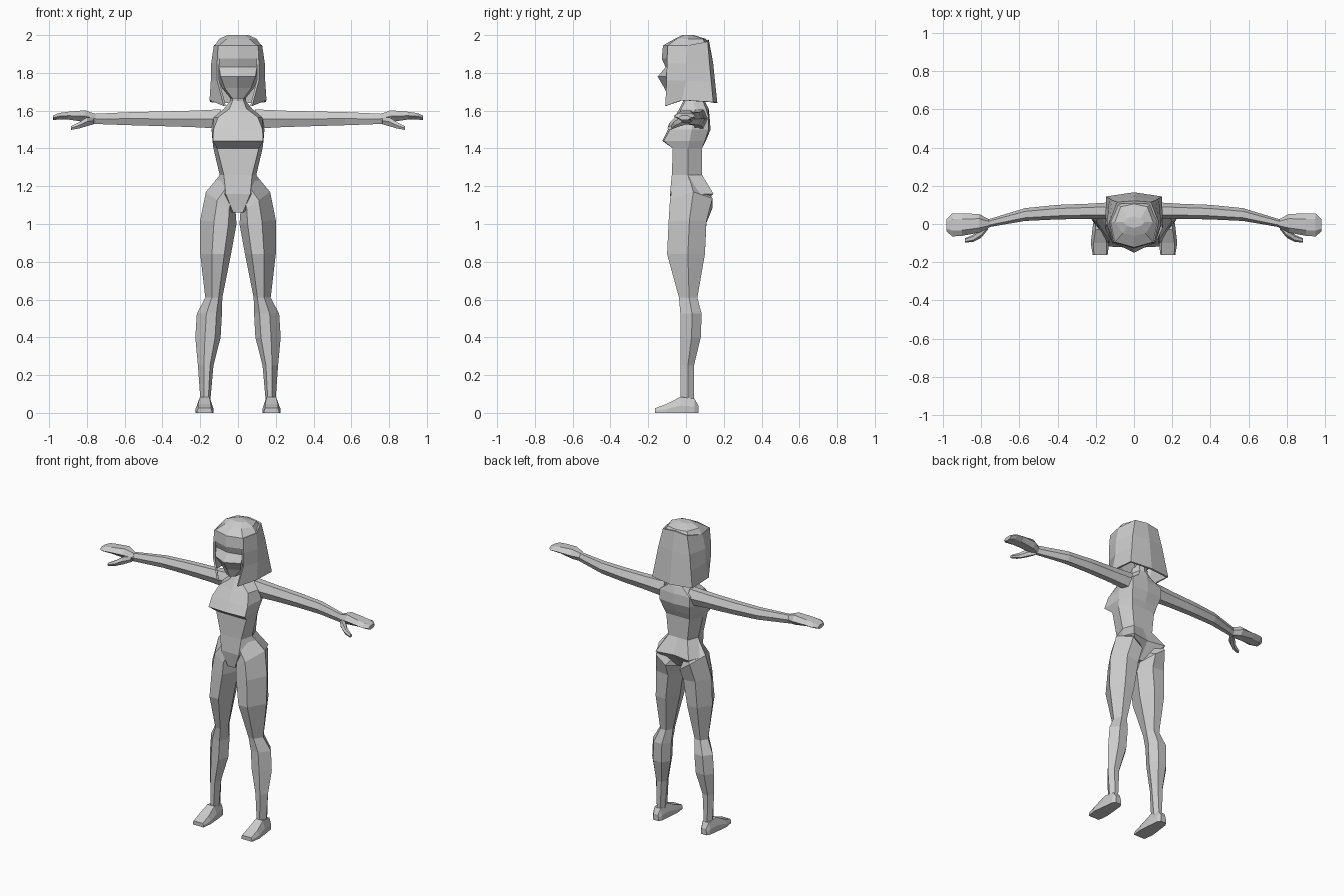
import bpy, bmesh


def loft(name, rings, closed=True, caps=(True, True), solid=0):
    """Skin a list of point rings and mirror the result across x = 0."""
    bm = bmesh.new()
    vs = [[bm.verts.new(p) for p in r] for r in rings]
    n = len(vs[0])
    for a, b in zip(vs, vs[1:]):
        for i in range(n if closed else n - 1):
            j = (i + 1) % n
            bm.faces.new((a[i], a[j], b[j], b[i]))
    for use, ring in zip(caps, (vs[0], vs[-1])):
        if use:
            bm.faces.new(ring)
    bmesh.ops.recalc_face_normals(bm, faces=bm.faces)
    me = bpy.data.meshes.new(name)
    bm.to_mesh(me)
    bm.free()
    ob = bpy.data.objects.new(name, me)
    bpy.context.collection.objects.link(ob)
    m = ob.modifiers.new("Mirror", 'MIRROR')
    m.use_clip = True
    m.merge_threshold = 0.0005
    if solid:
        s = ob.modifiers.new("Solidify", 'SOLIDIFY')
        s.thickness = solid
        s.offset = 0
    return ob


def half_ring(z, fcy, fx, fy, sx, sy, bx, by, bcy):
    """Half section: front centre, front corner, side, back corner, back centre."""
    return [(0, fcy, z), (fx, fy, z), (sx, sy, z), (bx, by, z), (0, bcy, z)]


# Torso, from crotch to neck
torso = [
    (1.06, -.07, .025, -.07, .035, .02, .025, .06, .05),
    (1.16, -.085, .065, -.085, .165, .04, .12, .145, .125),
    (1.26, -.075, .075, -.075, .097, .01, .07, .085, .085),
    (1.40, -.07, .11, -.07, .13, .01, .085, .085, .085),
    (1.44, -.125, .133, -.118, .135, .02, .095, .10, .105),
    (1.50, -.095, .13, -.085, .14, .03, .11, .12, .13),
    (1.565, -.06, .105, -.045, .13, .04, .11, .12, .125),
    (1.61, -.035, .045, -.025, .075, .05, .05, .105, .12),
    (1.65, -.015, .03, -.005, .042, .04, .03, .09, .10),
    (1.73, -.02, .03, -.01, .042, .04, .03, .08, .09),
]
loft("torso", [half_ring(*r) for r in torso], closed=False)

# Head with stepped face and flat crown
head = [
    (1.665, -.09, .03, -.075, .04, -.03, .02, .04, .045),
    (1.72, -.115, .07, -.075, .085, -.02, .07, .08, .09),
    (1.78, -.15, .092, -.105, .11, -.01, .09, .10, .12),
    (1.83, -.108, .10, -.085, .115, 0, .09, .10, .125),
    (1.875, -.128, .10, -.098, .13, 0, .095, .11, .13),
    (1.945, -.122, .10, -.095, .122, .01, .09, .105, .125),
    (1.98, -.06, .06, -.05, .10, .01, .07, .09, .105),
    (2.0, -.02, .035, -.01, .055, .01, .035, .03, .04),
]
loft("head", [half_ring(*r) for r in head], closed=False)

# Hair curtain around sides and back
hair = [
    [(.10, -.095, 1.945), (.122, .01, 1.945), (.085, .11, 1.965), (0, .115, 1.975)],
    [(.105, -.10, 1.85), (.136, 0, 1.85), (.11, .12, 1.85), (0, .138, 1.85)],
    [(.105, -.10, 1.76), (.138, 0, 1.76), (.125, .13, 1.75), (0, .148, 1.75)],
    [(.07, -.107, 1.625), (.145, -.02, 1.655), (.142, .14, 1.645), (0, .16, 1.64)],
]
loft("hair", hair, closed=False, caps=(False, False), solid=.012)


def leg_ring(xi, zi, xo, zo, yf, yb):
    """Six-sided section that may tilt between inner and outer heights."""
    ym = yf * .45 + yb * .55
    pts = [(0, ym), (.22, yf), (.62, yf), (1, ym), (.7, yb), (.25, yb)]
    return [(xi + (xo - xi) * t, y, zi + (zo - zi) * t) for t, y in pts]


# Legs
legs = [
    (.025, 1.06, .095, 1.26, -.075, .085),
    (.012, 1.055, .17, 1.17, -.085, .14),
    (.008, 1.0, .20, 1.02, -.092, .108),
    (.037, .84, .20, .84, -.10, .10),
    (.083, .61, .173, .61, -.037, .06),
    (.085, .525, .218, .525, -.03, .083),
    (.092, .40, .226, .40, -.03, .078),
    (.13, .25, .212, .25, -.03, .042),
    (.145, .08, .20, .08, -.03, .042),
    (.15, .03, .20, .03, -.03, .045),
]
loft("legs", [leg_ring(*r) for r in legs])

# Feet, from heel to toe: y, inner x, outer x, top width factor, top z
feet = [(.065, .155, .195, .8, .04), (.045, .143, .208, .7, .075),
        (-.03, .135, .218, .6, .085), (-.10, .13, .226, .7, .048),
        (-.163, .138, .216, .85, .025)]


def foot_ring(y, xi, xo, f, h):
    c, w = (xi + xo) / 2, (xo - xi) / 2
    return [(c - w, y, 0), (c + w, y, 0), (c + w, y, h * .45),
            (c + w * f, y, h), (c - w * f, y, h), (c - w, y, h * .45)]


loft("feet", [foot_ring(*r) for r in feet])


def limb_ring(x, y0, y1, z0, z1, mid=.5):
    """Six-sided section across x, ridged on the front and back edges."""
    zm, d = z0 + (z1 - z0) * mid, (y1 - y0) * .25
    return [(x, y0, zm), (x, y0 + d, z0), (x, y1 - d, z0),
            (x, y1, zm), (x, y1 - d, z1), (x, y0 + d, z1)]


# Arms
arms = [(.09, .025, .115, 1.505, 1.607), (.24, .027, .106, 1.513, 1.60),
        (.40, .024, .10, 1.518, 1.596), (.57, .016, .083, 1.523, 1.592),
        (.77, -.018, .022, 1.53, 1.583)]
loft("arms", [limb_ring(*r) for r in arms])

# Mitten hands
hands = [(.755, -.018, .022, 1.532, 1.583), (.81, -.045, .052, 1.54, 1.602),
         (.90, -.062, .056, 1.553, 1.594), (.95, -.065, .055, 1.553, 1.587),
         (.98, -.04, .025, 1.55, 1.574)]
loft("hands", [limb_ring(*r) for r in hands])

# Thumbs
thumbs = [(.765, -.03, .015, 1.528, 1.565), (.80, -.073, -.015, 1.518, 1.565),
          (.84, -.093, -.055, 1.506, 1.54), (.885, -.098, -.075, 1.498, 1.517)]
loft("thumbs", [limb_ring(*r) for r in thumbs])
